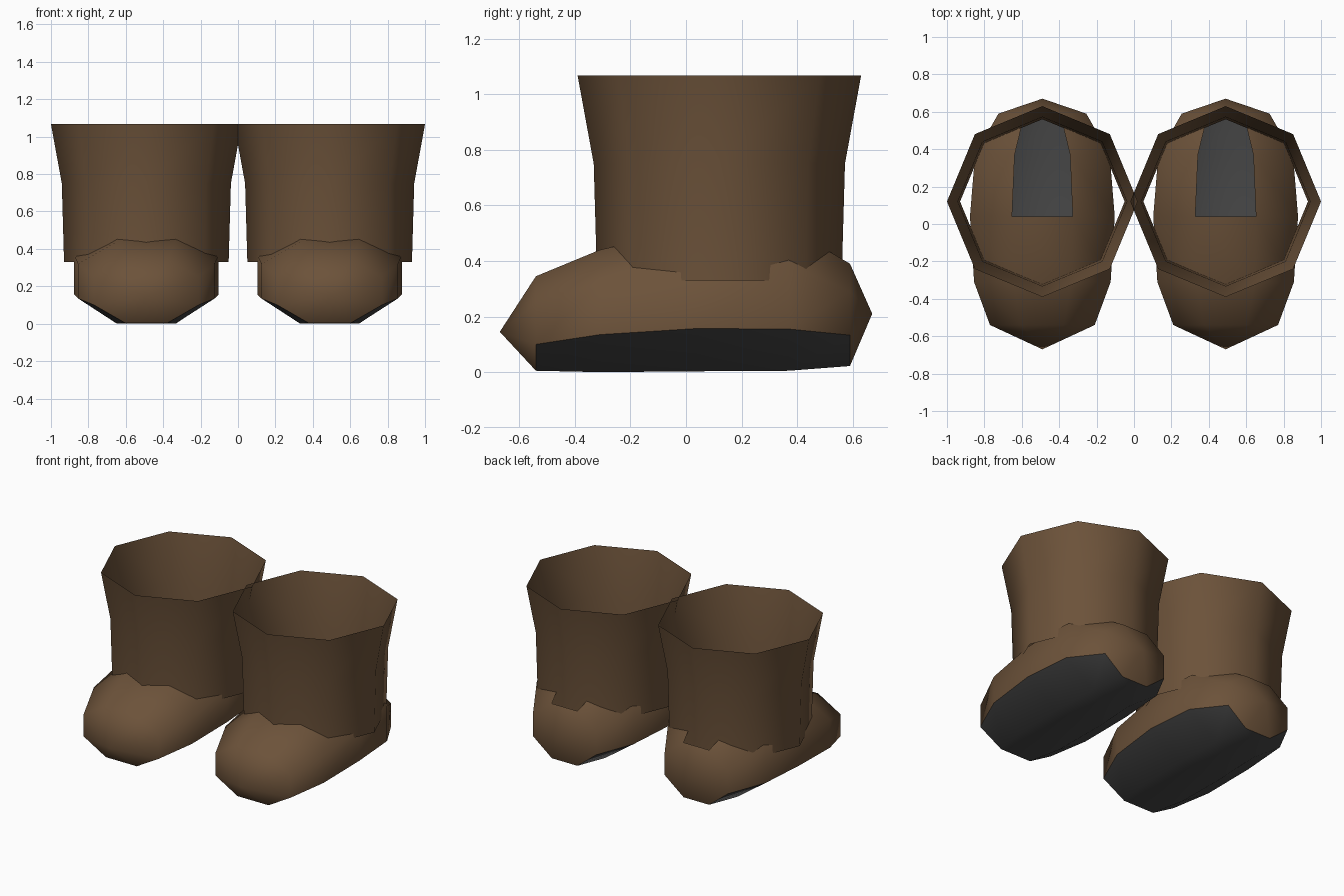
import bpy, bmesh, math

if "Cube" in bpy.data.objects:
    bpy.data.objects.remove(bpy.data.objects["Cube"])


def material(name, rgb):
    m = bpy.data.materials.new(name)
    m.diffuse_color = (*rgb, 1.0)
    m.use_nodes = True
    m.node_tree.nodes["Principled BSDF"].inputs["Base Color"].default_value = m.diffuse_color
    return m


BROWN = material("brown leather", (0.150, 0.085, 0.042))
DARK = material("dark rubber", (0.065, 0.065, 0.065))


def finish(bm, name, mats, x):
    """Turn a bmesh into a smooth-shaded object placed at x."""
    me = bpy.data.meshes.new(name)
    bm.to_mesh(me)
    bm.free()
    for m in mats:
        me.materials.append(m)
    ob = bpy.data.objects.new(name, me)
    bpy.context.collection.objects.link(ob)
    ob.location.x = x
    bpy.context.view_layer.objects.active = ob
    ob.select_set(True)
    bpy.ops.object.shade_smooth_by_angle(angle=math.radians(60))
    ob.select_set(False)


# Shaft: open eight-sided tube flaring at the top (radius, height)
SHAFT = [(0.44, 0.33), (0.452, 0.75), (0.51, 1.067)]


def build_shaft(name, x):
    bm = bmesh.new()
    rings = [[bm.verts.new((r * math.cos(i * math.pi / 4),
                            0.12 + r * math.sin(i * math.pi / 4), z))
              for i in range(8)] for r, z in SHAFT]
    for a, b in zip(rings, rings[1:]):
        for i in range(8):
            j = (i + 1) % 8
            bm.faces.new((a[i], a[j], b[j], b[i]))
    finish(bm, name, [BROWN], x)


# Foot sections from toe to heel:
# y, flat half width, side half width, heights of bottom, low side, high side, top
FOOT = [
    (-0.54, 0.115, 0.280, 0.005, 0.100, 0.250, 0.345),
    (-0.31, 0.155, 0.365, 0.000, 0.135, 0.320, 0.440),
    (0.04, 0.162, 0.387, 0.003, 0.157, 0.367, 0.520),
    (0.37, 0.148, 0.360, 0.005, 0.155, 0.390, 0.520),
    (0.59, 0.095, 0.235, 0.022, 0.133, 0.290, 0.390),
]
TOE, HEEL = (0, -0.67, 0.145), (0, 0.67, 0.21)


def build_foot(name, x):
    bm = bmesh.new()
    rings = []
    for y, f, w, z0, z1, z2, z3 in FOOT:
        outline = [(-f, z0), (f, z0), (w, z1), (w, z2),
                   (f, z3), (-f, z3), (-w, z2), (-w, z1)]
        rings.append([bm.verts.new((px, y, pz)) for px, pz in outline])
    for k, (a, b) in enumerate(zip(rings, rings[1:])):
        for i in range(8):
            if i == 4 and k >= 2:
                continue  # opening for the leg
            j = (i + 1) % 8
            face = bm.faces.new((a[i], a[j], b[j], b[i]))
            # sole: the flat bottom and the slopes beside it
            face.material_index = 1 if i in (7, 0, 1) else 0
    # pointed toe and heel caps
    for ring, tip in ((rings[0], TOE), (rings[-1], HEEL)):
        t = bm.verts.new(tip)
        for i in range(8):
            bm.faces.new((ring[i], ring[(i + 1) % 8], t))
    bmesh.ops.recalc_face_normals(bm, faces=bm.faces)
    # the sole meets the upper along a crisp edge
    for e in bm.edges:
        if len({f.material_index for f in e.link_faces}) > 1:
            e.smooth = False
    finish(bm, name, [BROWN, DARK], x)


for side, x in (("left", -0.49), ("right", 0.49)):
    build_shaft(side + "_boot_shaft", x)
    build_foot(side + "_boot_foot", x)
